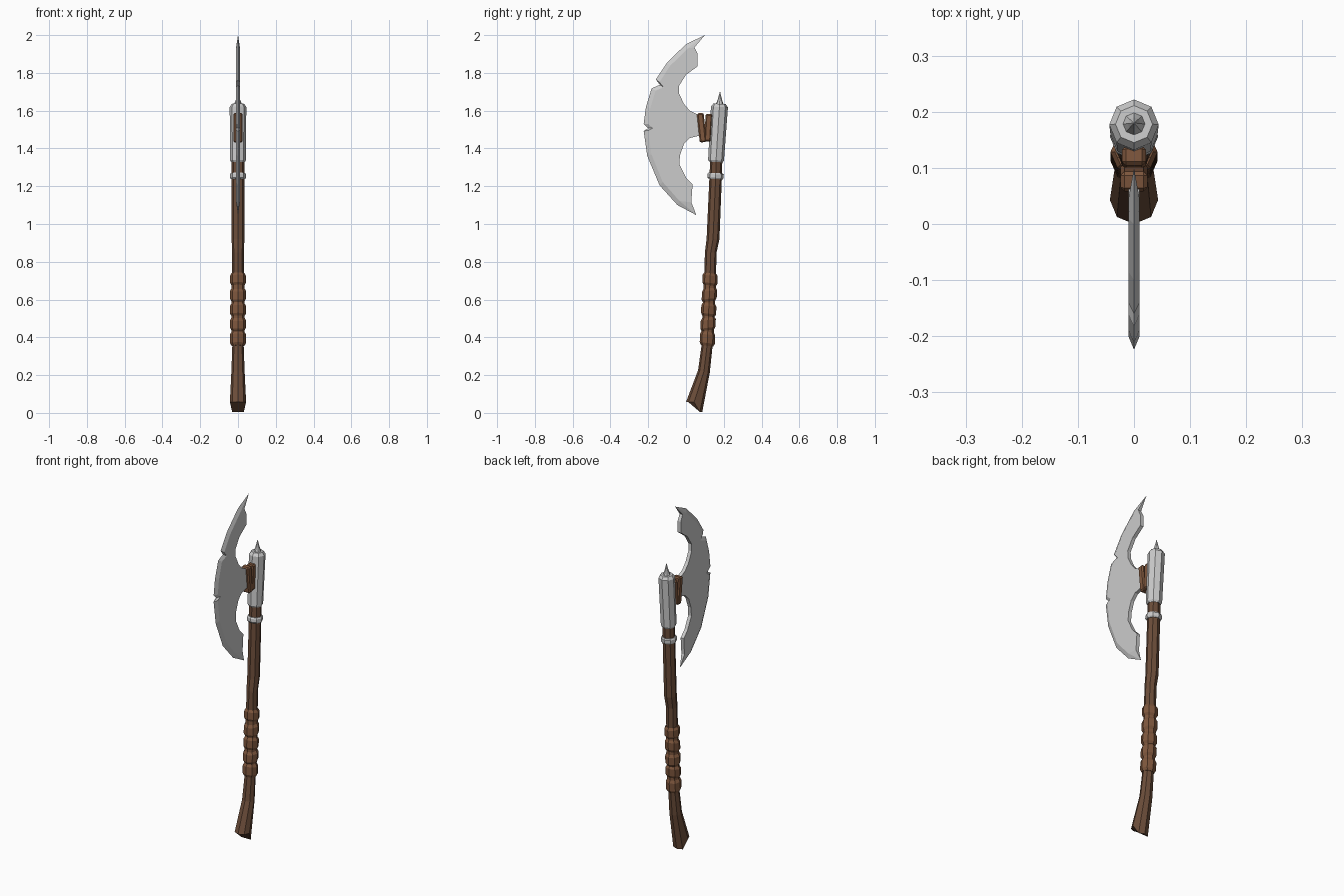
import bpy, bmesh
from math import sin, cos, pi
from mathutils import Vector

if "Cube" in bpy.data.objects:
    bpy.data.objects.remove(bpy.data.objects["Cube"])

def material(name, rgb):
    m = bpy.data.materials.new(name)
    m.diffuse_color = (*rgb, 1)
    m.use_nodes = True
    m.node_tree.nodes["Principled BSDF"].inputs["Base Color"].default_value = m.diffuse_color
    return m

wood = material("dark_wood", (0.15, 0.075, 0.042))
leather = material("leather", (0.21, 0.095, 0.047))

def finish(name, bm, mat=None):
    bmesh.ops.recalc_face_normals(bm, faces=bm.faces)
    me = bpy.data.meshes.new(name)
    bm.to_mesh(me)
    bm.free()
    ob = bpy.data.objects.new(name, me)
    bpy.context.collection.objects.link(ob)
    if mat:
        me.materials.append(mat)
    return ob

def tube(name, rings, mat=None, n=8):
    """Skin rings (y, z, rx, ry, slope); slope tilts the ring along y."""
    bm = bmesh.new()
    loops = []
    for y, z, rx, ry, s in rings:
        loops.append([bm.verts.new((rx * cos(2 * pi * i / n), y + ry * sin(2 * pi * i / n),
                                    z + s * ry * sin(2 * pi * i / n))) for i in range(n)])
    for a, b in zip(loops, loops[1:]):
        for i in range(n):
            j = (i + 1) % n
            bm.faces.new((a[i], a[j], b[j], b[i]))
    bm.faces.new(loops[0])
    bm.faces.new(loops[-1])
    return finish(name, bm, mat)

# wooden handle, flared at the foot
handle = tube("handle", [
    (0.043, 0.057, 0.043, 0.043, 0), (0.095, 0.22, 0.035, 0.031, -0.2),
    (0.112, 0.36, 0.030, 0.029, -0.1), (0.128, 0.74, 0.031, 0.031, 0),
    (0.131, 0.85, 0.031, 0.031, 0), (0.143, 0.92, 0.034, 0.034, 0),
    (0.157, 1.25, 0.034, 0.033, 0), (0.161, 1.36, 0.034, 0.032, 0)], wood)
for v in handle.data.vertices[1:4]:   # broken-off lower heel
    v.co.z = 0.005

# leather grip: five stacked bands with grooves between
grip = []
for k, (z0, z1) in enumerate([(0.355, 0.43), (0.437, 0.505), (0.512, 0.58), (0.59, 0.66), (0.675, 0.74)]):
    s = 0.12 if k % 2 else -0.12
    h = z1 - z0
    for f, r in ((0, 0.034), (0.2, 0.042), (0.8, 0.042), (1, 0.034)):
        z = z0 + f * h
        grip.append((0.112 + (z - 0.36) * 0.044, z, r, r * 0.95, s))
tube("leather_grip", grip, leather)

# metal collar, socket and top spike
tube("collar", [(0.156, 1.238, 0.038, 0.038, -0.05), (0.156, 1.245, 0.043, 0.043, -0.05),
                (0.157, 1.263, 0.043, 0.043, -0.05), (0.157, 1.27, 0.038, 0.038, -0.05)])
tube("socket", [(0.159, 1.328, 0.036, 0.036, -0.05), (0.159, 1.338, 0.042, 0.042, -0.05),
                (0.177, 1.620, 0.044, 0.045, -0.05), (0.178, 1.636, 0.033, 0.033, -0.05)])
tube("top_spike", [(0.178, 1.632, 0.021, 0.021, 0), (0.179, 1.66, 0.011, 0.011, 0),
                   (0.180, 1.70, 0.001, 0.001, 0)])

# crescent blade: sharpened outer edge (y, z) and blunt inner edge
edge = [(0.10, 2.0), (0.0, 1.952), (-0.10, 1.855), (-0.16, 1.765), (-0.138, 1.737), (-0.182, 1.718),
        (-0.212, 1.62), (-0.224, 1.53), (-0.20, 1.507), (-0.224, 1.493), (-0.205, 1.36),
        (-0.14, 1.205), (-0.045, 1.10), (0.055, 1.047)]
inner = [(0.028, 1.115), (0.035, 1.21), (0.0, 1.245), (-0.035, 1.315), (-0.032, 1.365), (-0.01, 1.425),
         (0.02, 1.455), (0.08, 1.47), (0.08, 1.57), (0.02, 1.60), (-0.01, 1.635), (-0.037, 1.69),
         (-0.038, 1.73), (0.0, 1.79), (0.062, 1.835), (0.062, 1.9), (0.045, 1.935)]
T = 0.01
centre = Vector((0.17, 1.52))
bm = bmesh.new()
rim = [bm.verts.new((0, *p)) for p in edge]
sides = []
for x in (-T, T):
    bev = []
    for p in edge[1:-1]:
        p = Vector(p)
        q = p + (centre - p).normalized() * 0.024
        bev.append(bm.verts.new((x, *q)))
    bev = [rim[0]] + bev + [rim[-1]]
    back = [bm.verts.new((x, *p)) for p in inner]
    for i in range(len(rim) - 1):
        face = [rim[i], rim[i + 1], bev[i + 1], bev[i]]
        bm.faces.new(list(dict.fromkeys(face)))
    bm.faces.new(bev + back)
    sides.append([rim[-1]] + back + [rim[0]])
for i in range(len(inner) + 1):
    face = [sides[0][i], sides[0][i + 1], sides[1][i + 1], sides[1][i]]
    bm.faces.new(list(dict.fromkeys(face)))
bmesh.ops.recalc_face_normals(bm, faces=bm.faces)
bmesh.ops.triangulate(bm, faces=[f for f in bm.faces if len(f.verts) > 4])
finish("blade", bm)

# leather lashings joining blade to socket
for name, y, w, h, x, tilt in (("outer_lashing", 0.083, 0.036, 0.155, 0.024, 0.10),
                               ("inner_lashing", 0.118, 0.036, 0.145, 0.021, -0.06)):
    bm = bmesh.new()
    bmesh.ops.create_cube(bm, size=1)
    bmesh.ops.scale(bm, verts=bm.verts, vec=(2 * x, w, h))
    bmesh.ops.bevel(bm, geom=bm.edges[:], offset=0.007, segments=1, affect='EDGES')
    ob = finish(name, bm, leather)
    ob.location = (0, y, 1.51)
    ob.rotation_euler = (tilt, 0, 0)
